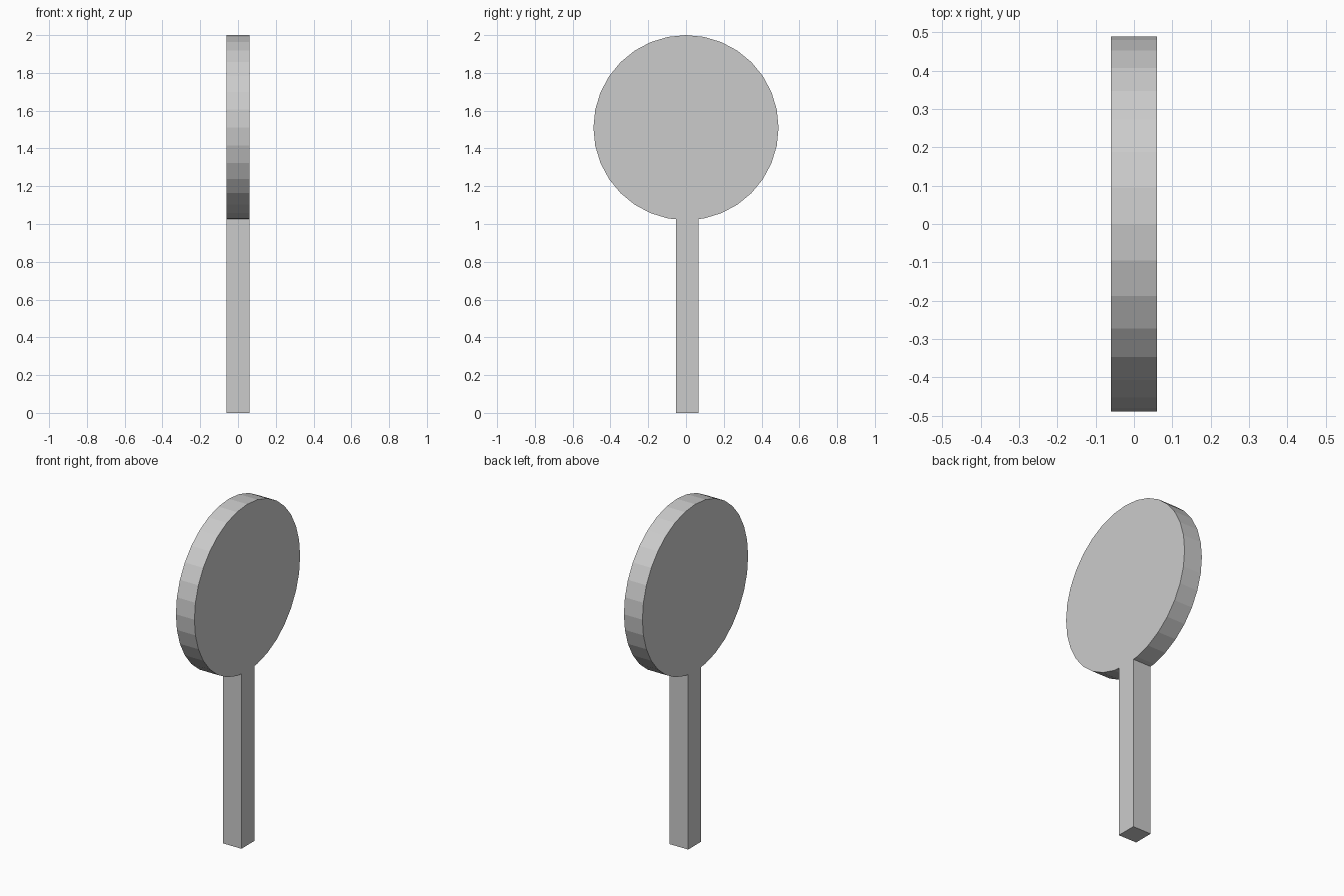
import bpy
import bmesh
from math import sin, cos, tau

if "Cube" in bpy.data.objects:
    bpy.data.objects.remove(bpy.data.objects["Cube"])

R, CZ, SIDES = 0.49, 1.51, 32      # round head
HALF = 0.06                        # half thickness
Y0, Y1 = -0.054, 0.066             # handle sides


def rim(i):
    a = tau * i / SIDES
    return (R * sin(a), CZ - R * cos(a))


def rim_height(y):
    # height where a handle side meets the lowest rim edges
    (ya, za), (yb, zb) = rim(0), rim(1)
    return za + (zb - za) * abs(y) / yb


# Outline: round head running straight into the square handle
outline = [(Y1, 0), (Y1, rim_height(Y1))]
outline += [rim(i) for i in range(1, SIDES)]
outline += [(Y0, rim_height(Y0)), (Y0, 0)]

# Extrude the outline through the thickness
bm = bmesh.new()
face = bm.faces.new([bm.verts.new((-HALF, y, z)) for y, z in outline])
ext = bmesh.ops.extrude_face_region(bm, geom=[face])
verts = [v for v in ext["geom"] if isinstance(v, bmesh.types.BMVert)]
bmesh.ops.translate(bm, verts=verts, vec=(2 * HALF, 0, 0))
bmesh.ops.recalc_face_normals(bm, faces=bm.faces)

mesh = bpy.data.meshes.new("round_paddle")
bm.to_mesh(mesh)
bm.free()
paddle = bpy.data.objects.new("round_paddle", mesh)
bpy.context.collection.objects.link(paddle)
